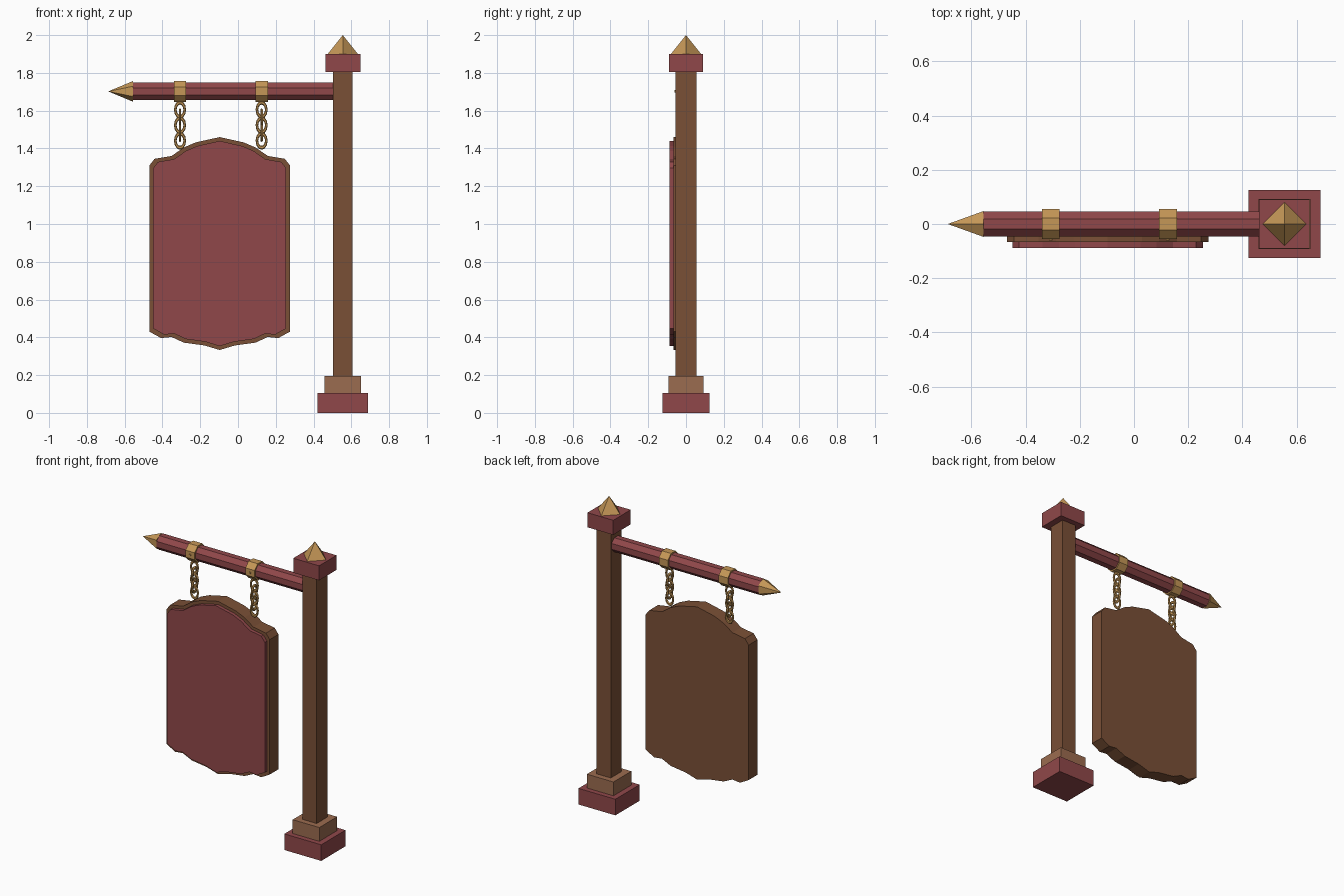
import bpy, bmesh
from math import pi, cos
from mathutils import Matrix

cube = bpy.data.objects.get("Cube")
if cube:
    bpy.data.objects.remove(cube, do_unlink=True)


def material(name, rgb):
    m = bpy.data.materials.new(name)
    m.use_nodes = True
    m.diffuse_color = (*rgb, 1)
    m.node_tree.nodes["Principled BSDF"].inputs["Base Color"].default_value = (*rgb, 1)
    return m


RED = material("painted red", (0.28, 0.064, 0.068))
WOOD = material("brown wood", (0.195, 0.08, 0.037))
PALE = material("pale wood", (0.33, 0.15, 0.08))
BRASS = material("brass", (0.56, 0.31, 0.095))


def finish(name, bm, mat):
    bmesh.ops.recalc_face_normals(bm, faces=bm.faces)
    mesh = bpy.data.meshes.new(name)
    bm.to_mesh(mesh)
    bm.free()
    mesh.materials.append(mat)
    ob = bpy.data.objects.new(name, mesh)
    bpy.context.collection.objects.link(ob)
    return ob


def box(name, mat, x, half_x, half_y, z0, z1):
    bm = bmesh.new()
    bmesh.ops.create_cube(bm, size=2, matrix=Matrix.Translation((x, 0, (z0 + z1) / 2))
                          @ Matrix.Diagonal((half_x, half_y, (z1 - z0) / 2, 1)))
    return finish(name, bm, mat)


def cone(name, mat, sides, r1, r2, depth, loc, axis="Z", angle=0, turn=0):
    bm = bmesh.new()
    mtx = Matrix.Translation(loc) @ Matrix.Rotation(angle, 4, axis) @ Matrix.Rotation(turn, 4, "Z")
    bmesh.ops.create_cone(bm, cap_ends=True, segments=sides, radius1=r1, radius2=r2,
                          depth=depth, matrix=mtx)
    bmesh.ops.remove_doubles(bm, verts=bm.verts, dist=0.0001)
    return finish(name, bm, mat)


def slab(name, mat, half, cx, y0, y1, sx=1, sz=1, mid=0.8975):
    """Mirror a half outline and extrude it from y0 back to y1."""
    loop = half + [(-x, z) for x, z in reversed(half[1:-1])]
    bm = bmesh.new()
    face = bm.faces.new([bm.verts.new((cx + x * sx, y0, mid + (z - mid) * sz)) for x, z in loop])
    ext = bmesh.ops.extrude_face_region(bm, geom=[face])
    moved = [v for v in ext["geom"] if isinstance(v, bmesh.types.BMVert)]
    bmesh.ops.translate(bm, verts=moved, vec=(0, y1 - y0, 0))
    return finish(name, bm, mat)


# Post with stepped foot and cap
PX = 0.555
box("post_foot", RED, PX, 0.133, 0.125, 0, 0.105)
box("post_plinth", PALE, PX, 0.096, 0.092, 0.105, 0.195)
box("post", WOOD, PX, 0.051, 0.055, 0.195, 1.805)
box("post_cap", RED, PX, 0.093, 0.09, 1.805, 1.9)
cone("post_finial", BRASS, 4, 0.08, 0, 0.1, (PX, 0, 1.95))

# Arm with pointed tip
AZ = 1.702
octagon = 1 / cos(pi / 8)
cone("arm", RED, 8, 0.046 * octagon, 0.046 * octagon, 1.07, (-0.02, 0, AZ), "Y", pi / 2, pi / 8)
cone("arm_tip", BRASS, 6, 0.055, 0, 0.132, (-0.621, 0, AZ), "Y", -pi / 2, pi / 6)

# Bands, rivets and chains
for side, x in (("right", -0.307), ("left", 0.125)):
    cone(side + "_band", BRASS, 8, 0.055 * octagon, 0.055 * octagon, 0.066,
         (x, 0, AZ), "Y", pi / 2, pi / 8)
    cone(side + "_rivet", BRASS, 6, 0.007, 0.007, 0.01, (x, -0.056, AZ), "X", pi / 2)
    for i in range(5):
        bpy.ops.mesh.primitive_torus_add(major_segments=12, minor_segments=6,
                                         major_radius=0.025, minor_radius=0.007)
        link = bpy.context.object
        link.name = f"{side}_chain_link_{i + 1}"
        turn = Matrix.Rotation(pi / 2 * (i % 2), 4, "Z")
        link.data.transform(turn @ Matrix.Diagonal((1, 1, 1.5, 1)) @ Matrix.Rotation(pi / 2, 4, "X"))
        link.location = (x, -0.01, 1.605 - 0.041 * i)
        link.data.materials.append(BRASS)

# Hanging board with raised front panel
outline = [(0, 1.46), (0.127, 1.432), (0.19, 1.405), (0.255, 1.36), (0.345, 1.345),
           (0.372, 1.31), (0.372, 0.43), (0.31, 0.396), (0.255, 0.402), (0.19, 0.372),
           (0.08, 0.357), (0, 0.333)]
slab("board", WOOD, outline, -0.097, -0.066, 0.024)
slab("board_panel", RED, outline, -0.097, -0.088, -0.064, 0.946, 0.964)
